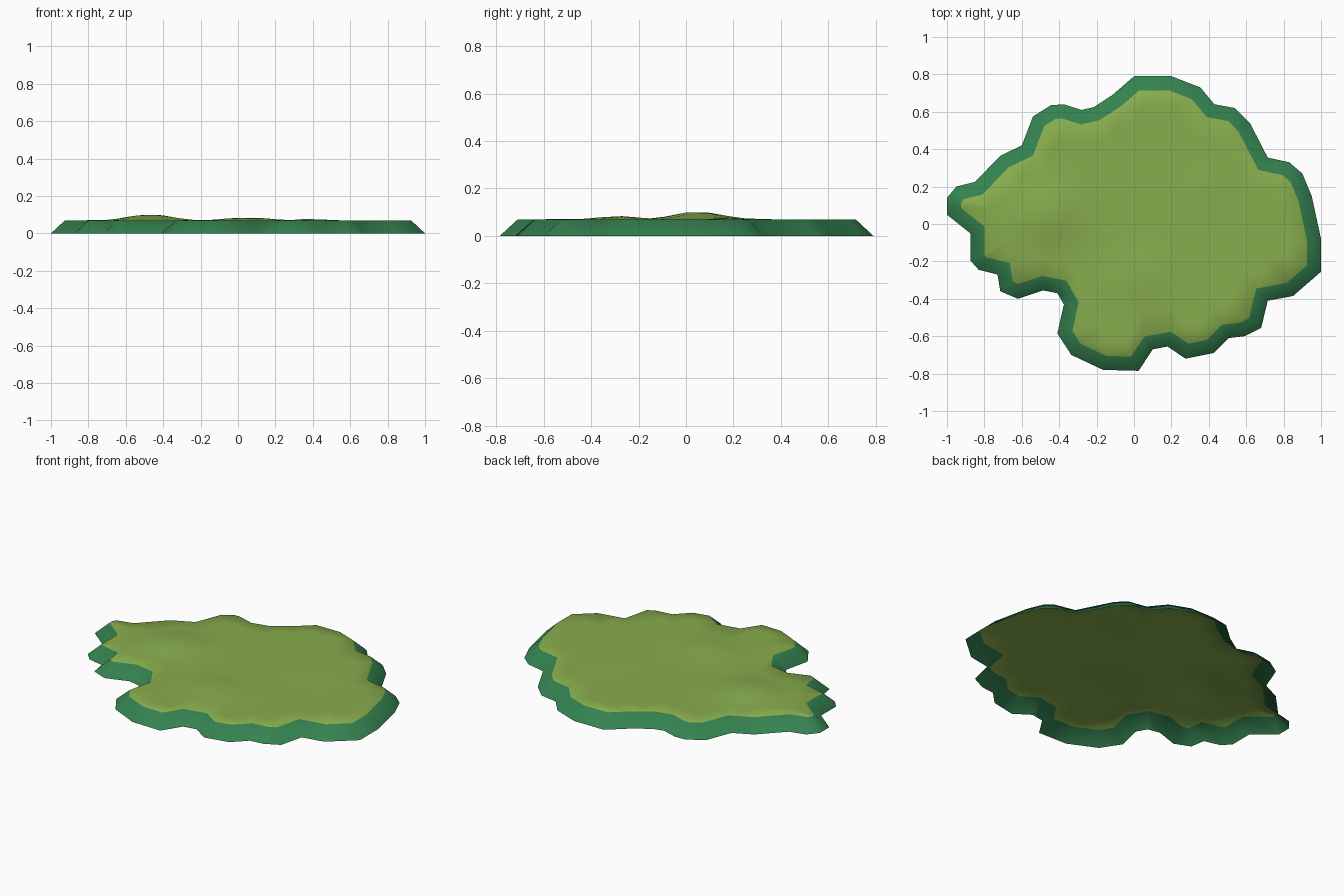
import bpy, bmesh, math
from mathutils import Vector
from mathutils.geometry import delaunay_2d_cdt, intersect_point_line

if "Cube" in bpy.data.objects:
    bpy.data.objects.remove(bpy.data.objects["Cube"])

RIM_Z = 0.07      # height of the grass edge
INSET = 0.075     # width of the sloping bank

# Shoreline, clockwise from the back
SHORE = [(0, .79), (.2, .79), (.355, .73), (.43, .64), (.54, .62), (.62, .54),
         (.715, .355), (.83, .33), (.9, .27), (.95, .15), (1, -.08), (1, -.255),
         (.85, -.385), (.715, -.41), (.68, -.555), (.59, -.6), (.505, -.61),
         (.425, -.69), (.275, -.72), (.18, -.655), (.1, -.67), (.025, -.785),
         (-.165, -.78), (-.335, -.7), (-.41, -.585), (-.375, -.43), (-.41, -.37),
         (-.485, -.355), (-.62, -.4), (-.715, -.36), (-.73, -.27), (-.83, -.245),
         (-.875, -.195), (-.875, -.05), (-1, .05), (-1, .14), (-.95, .2),
         (-.85, .225), (-.715, .365), (-.6, .42), (-.54, .575), (-.445, .635),
         (-.375, .64), (-.28, .61), (-.215, .625), (-.115, .69)]

# Low mounds on the grass: x, y, radius x, radius y, height
MOUNDS = [(-.47, .05, .16, .14, .03), (.05, -.28, .16, .11, .013),
          (.39, .2, .07, .07, .008)]


def material(name, colour):
    m = bpy.data.materials.new(name)
    m.diffuse_color = (*colour, 1)
    m.use_nodes = True
    m.node_tree.nodes["Principled BSDF"].inputs["Base Color"].default_value = m.diffuse_color
    return m


def inset(loop, d):
    """Mitred inward offset of a counter-clockwise loop."""
    out = []
    for i, p in enumerate(loop):
        a = (p - loop[i - 1]).normalized()
        b = (loop[(i + 1) % len(loop)] - p).normalized()
        na, nb = Vector((-a.y, a.x)), Vector((-b.y, b.x))
        out.append(p + (na + nb) * d / (1 + na.dot(nb)))
    return out


def edge_distance(p, loop):
    best = 9
    for i, b in enumerate(loop):
        a = loop[i - 1]
        q, t = intersect_point_line(p, a, b)
        q = a.lerp(b, min(1, max(0, t)))
        best = min(best, (p - q.to_2d()).length)
    return best


def mound_height(p):
    z = RIM_Z
    for x, y, rx, ry, h in MOUNDS:
        z += h * math.exp(-(((p.x - x) / rx) ** 2 + ((p.y - y) / ry) ** 2) ** 1.5)
    return z


outer = [Vector(p) for p in reversed(SHORE)]
inner = inset(outer, INSET)
n = len(outer)
bm = bmesh.new()

# Sloping bank
low = [bm.verts.new((p.x, p.y, 0)) for p in outer]
top = [bm.verts.new((p.x, p.y, RIM_Z)) for p in inner]
for i in range(n):
    j = (i + 1) % n
    bm.faces.new((low[i], low[j], top[j], top[i])).material_index = 1

# Grass: triangulated grid inside the rim
step = 0.09
grid = [Vector((i * step + (j % 2) * step / 2, j * step))
        for i in range(-11, 12) for j in range(-9, 10)]
grid = [p for p in grid if edge_distance(p, inner) > 0.055]
res = delaunay_2d_cdt(inner + grid, [(i, (i + 1) % n) for i in range(n)],
                      [], 1, 1e-5)
pts, tris = res[0], res[2]
made = {}
for tri in tris:
    for k in tri:
        if k not in made:
            p = pts[k]
            rim = edge_distance(p, inner) < 0.01
            made[k] = bm.verts.new((p.x, p.y, RIM_Z if rim else mound_height(p)))
    bm.faces.new([made[k] for k in tri]).material_index = 0

# Join grass to bank, all faces outward
bmesh.ops.remove_doubles(bm, verts=bm.verts[:], dist=0.001)
bm.normal_update()
for f in bm.faces:
    if f.normal.z < 0:
        f.normal_flip()
    f.smooth = True

mesh = bpy.data.meshes.new("grass_island")
bm.to_mesh(mesh)
bm.free()
mesh.materials.append(material("grass green", (0.245, 0.418, 0.075)))
mesh.materials.append(material("bank green", (0.034, 0.223, 0.080)))
island = bpy.data.objects.new("grass_island", mesh)
bpy.context.collection.objects.link(island)
